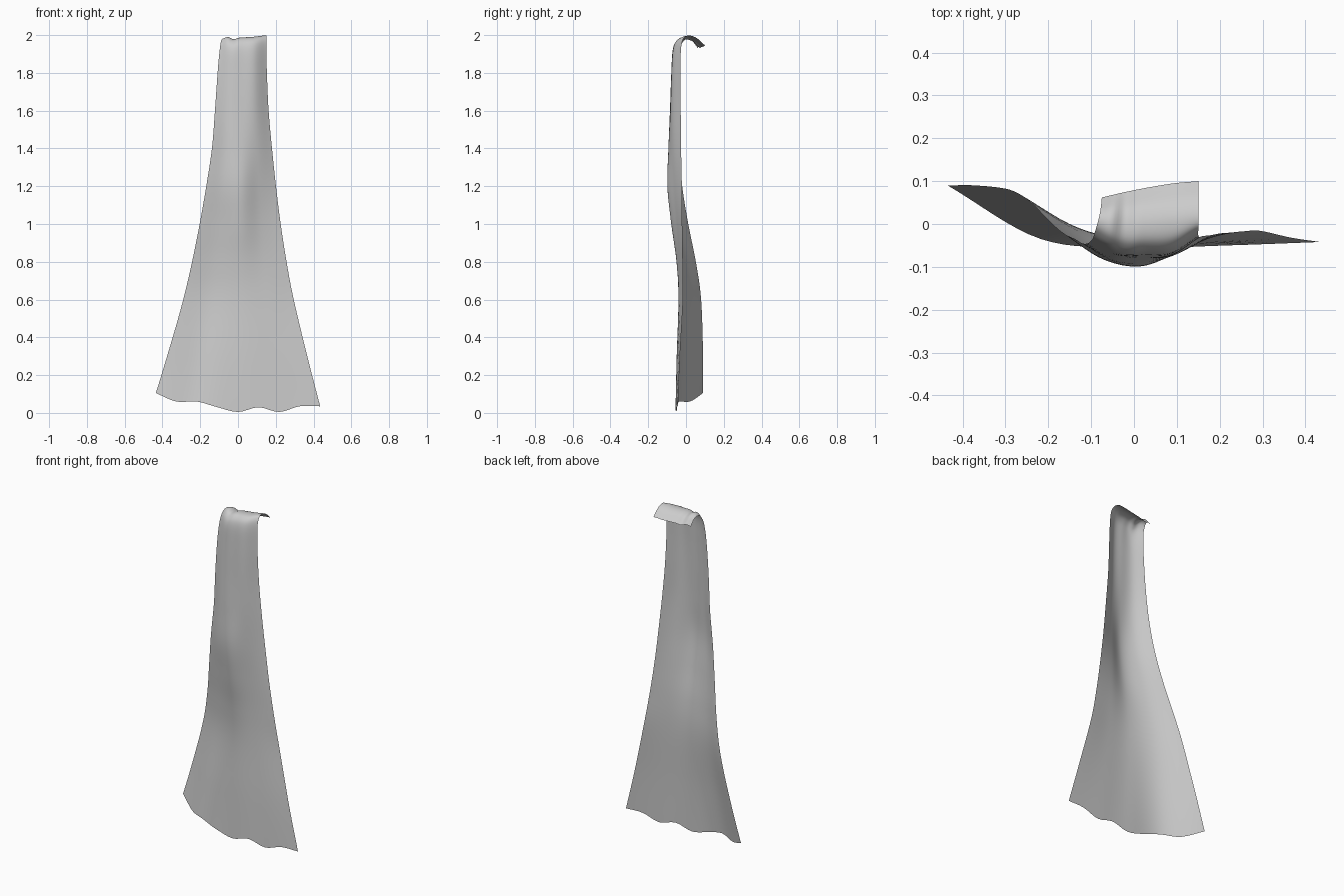
import bpy

# Cloth rows from hem to back flap: z, left x, right x, then y at five stations across
ROWS = [
    (0.04, -0.435, 0.435, (0.09, -0.035, -0.055, -0.05, -0.042)),
    (0.30, -0.370, 0.367, (0.09, -0.020, -0.048, -0.044, -0.032)),
    (0.60, -0.290, 0.295, (0.08, -0.005, -0.038, -0.034, -0.016)),
    (0.80, -0.243, 0.257, (0.052, -0.020, -0.050, -0.036, -0.017)),
    (1.00, -0.203, 0.226, (0.012, -0.050, -0.078, -0.048, -0.020)),
    (1.20, -0.168, 0.201, (-0.02, -0.080, -0.098, -0.062, -0.022)),
    (1.40, -0.138, 0.180, (-0.035, -0.084, -0.092, -0.070, -0.026)),
    (1.60, -0.122, 0.162, (-0.045, -0.080, -0.084, -0.073, -0.028)),
    (1.80, -0.108, 0.153, (-0.045, -0.074, -0.077, -0.071, -0.030)),
    (1.93, -0.097, 0.150, (-0.035, -0.067, -0.068, -0.063, -0.026)),
    (1.98, -0.090, 0.150, (-0.015, -0.045, -0.045, -0.040, -0.012)),
    (1.994, -0.083, 0.150, (0.010, -0.008, -0.004, 0.003, 0.014)),
    (1.982, -0.078, 0.150, (0.034, 0.036, 0.042, 0.048, 0.054)),
    (1.943, -0.075, 0.150, (0.062, 0.075, 0.086, 0.095, 0.100)),
]
# Uneven hem and top fold, offset across the width
HEM = (0.065, 0.02, 0.02, -0.01, -0.035, -0.01, -0.035, -0.005, -0.005)
FOLD = (-0.014, -0.004, -0.016, -0.008, -0.006, -0.004, -0.002, 0.002, 0.004)


def spline(values, t):
    """Catmull-Rom through evenly spaced values, t from 0 to 1."""
    n = len(values) - 1
    i = min(int(t * n), n - 1)
    f = t * n - i
    b, c = values[i], values[i + 1]
    a = values[i - 1] if i > 0 else 2 * b - c
    d = values[i + 2] if i + 2 <= n else 2 * c - b
    return b + 0.5 * f * (c - a + f * (2*a - 5*b + 4*c - d + f * (3*(b - c) + d - a)))


ACROSS, ALONG = 32, 78
columns = [[r[k] for r in ROWS] for k in range(3)]
depths = [[r[3][k] for r in ROWS] for k in range(5)]
verts, faces = [], []
for j in range(ALONG + 1):
    t = j / ALONG
    z, left, right = (spline(c, t) for c in columns)
    ys = [spline(d, t) for d in depths]
    hem_weight = max(0.0, 1 - z / 0.6) ** 2 * 1.15
    fold_weight = min(1.0, max(0.0, (z - 1.85) / 0.12))
    for i in range(ACROSS + 1):
        u = i / ACROSS
        dz = hem_weight * spline(HEM, u) + fold_weight * spline(FOLD, u)
        verts.append((left + (right - left) * u, spline(ys, u), max(0.0, z + dz)))
w = ACROSS + 1
for j in range(ALONG):
    for i in range(ACROSS):
        a = j * w + i
        faces.append((a, a + 1, a + w + 1, a + w))

# Draped cloth sheet
mesh = bpy.data.meshes.new("draped_cloth")
mesh.from_pydata(verts, [], faces)
mesh.polygons.foreach_set("use_smooth", [True] * len(faces))
cloth = bpy.data.objects.new("draped_cloth", mesh)
bpy.context.collection.objects.link(cloth)

grey = bpy.data.materials.new("light_grey")
grey.diffuse_color = (0.6, 0.6, 0.6, 1)
mesh.materials.append(grey)
